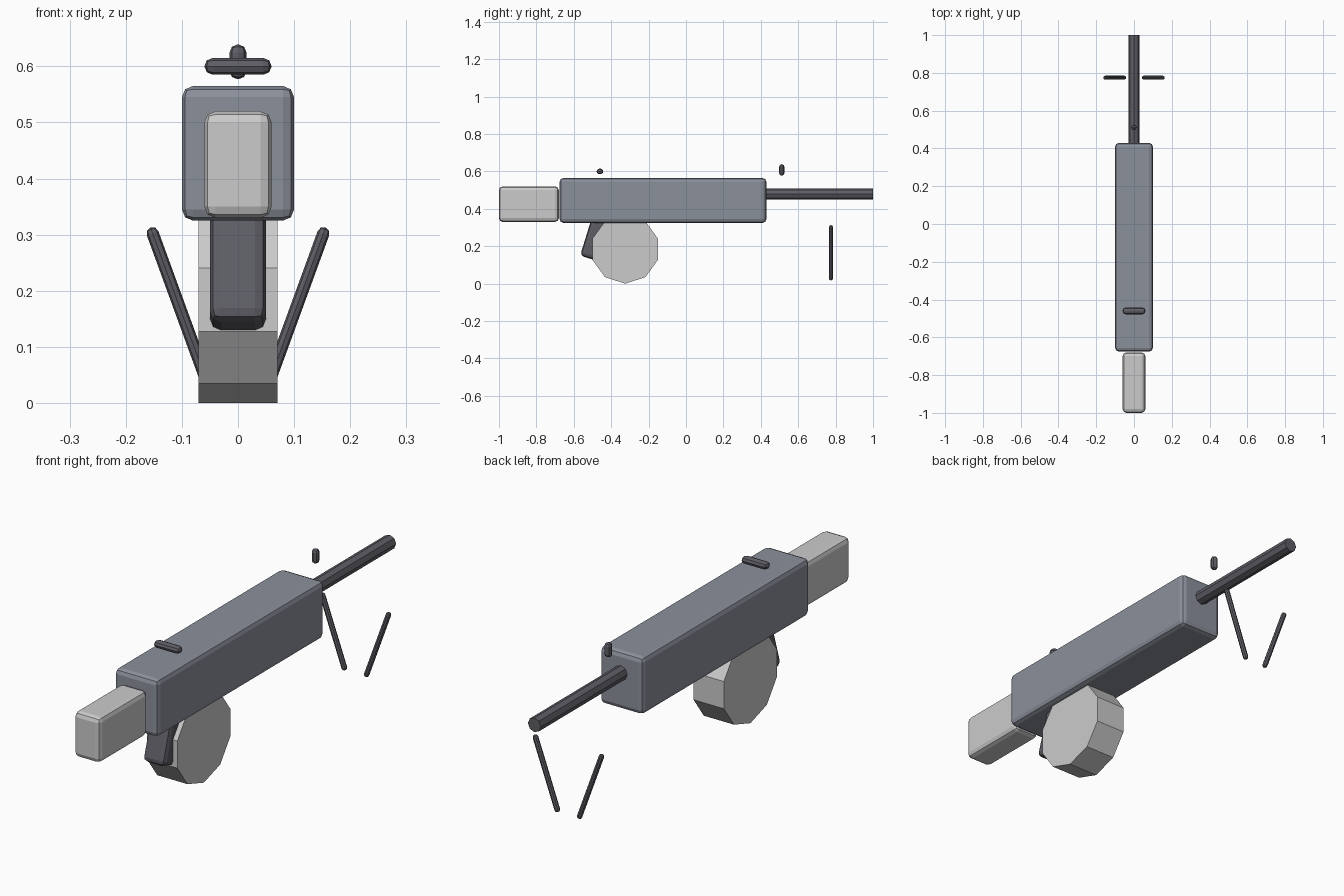
import bpy, bmesh, math
from mathutils import Matrix

if "Cube" in bpy.data.objects:
    bpy.data.objects.remove(bpy.data.objects["Cube"])


def material(name, rgb):
    m = bpy.data.materials.new(name)
    m.diffuse_color = (*rgb, 1)
    m.use_nodes = True
    m.node_tree.nodes["Principled BSDF"].inputs["Base Color"].default_value = m.diffuse_color
    return m


STEEL = material("steel", (0.26, 0.28, 0.33))
DARK = material("dark_metal", (0.11, 0.11, 0.13))


def finish(name, bm, loc, rot, mat):
    me = bpy.data.meshes.new(name)
    bm.to_mesh(me)
    bm.free()
    ob = bpy.data.objects.new(name, me)
    ob.location, ob.rotation_euler = loc, rot
    bpy.context.collection.objects.link(ob)
    if mat:
        me.materials.append(mat)
    return ob


def box(name, loc, size, mat=None, rot=(0, 0, 0), bevel=0.02):
    bm = bmesh.new()
    bmesh.ops.create_cube(bm, size=1, matrix=Matrix.Diagonal((*size, 1)))
    ob = finish(name, bm, loc, rot, mat)
    mod = ob.modifiers.new("bevel", "BEVEL")
    mod.width, mod.segments = bevel, 2
    return ob


def cylinder(name, loc, radius, depth, sides, rot, mat=None):
    bm = bmesh.new()
    bmesh.ops.create_cone(bm, cap_ends=True, segments=sides,
                          radius1=radius, radius2=radius, depth=depth)
    # one corner on the local x axis
    first = max(bm.verts, key=lambda v: v.co.x).co
    bmesh.ops.rotate(bm, verts=bm.verts[:],
                     matrix=Matrix.Rotation(-math.atan2(first.y, first.x), 3, 'Z'))
    return finish(name, bm, loc, rot, mat)


# receiver and stock
box("receiver", (0, -0.123, 0.445), (0.2, 1.105, 0.24), STEEL)
box("stock", (0, -0.84, 0.425), (0.12, 0.32, 0.19))

# barrel along y
cylinder("barrel", (0, 0.69, 0.48), 0.03, 0.62, 8, (math.pi / 2, 0, 0), DARK)

# drum magazine, axis along x, corner pointing down
cylinder("drum", (0, -0.325, 0.184), 0.184, 0.14, 10, (0, math.pi / 2, 0))

# slanted grip
box("grip", (0, -0.483, 0.25), (0.1, 0.1, 0.24), DARK, (-0.3, 0, 0))

# sights
box("rear_sight", (0, -0.46, 0.6), (0.12, 0.036, 0.03), DARK)
box("front_sight", (0, 0.512, 0.608), (0.03, 0.028, 0.062), DARK)

# bipod legs
for side, label in ((-1, "left"), (1, "right")):
    box("bipod_leg_" + label, (side * 0.102, 0.775, 0.165), (0.022, 0.022, 0.315),
        DARK, (0, side * 0.35, 0))
